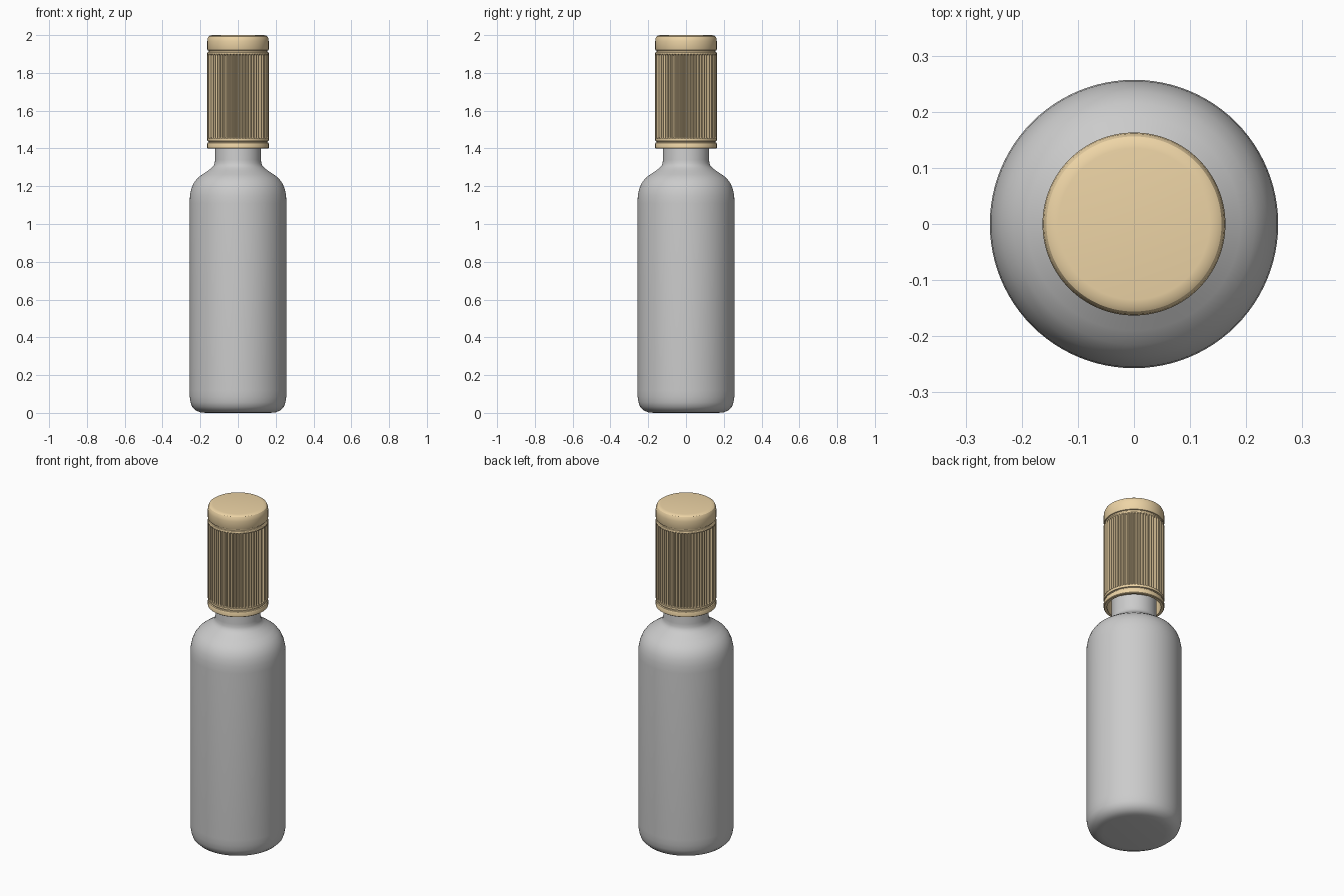
import bpy, bmesh, math

if "Cube" in bpy.data.objects:
    bpy.data.objects.remove(bpy.data.objects["Cube"])


def lathe(name, profile, segs, rib=(), material=None, angle=30):
    """Spin (radius, z[, rib depth]) points about z; rib gives the per-column depth pattern."""
    bm = bmesh.new()
    rings = []
    for p in profile:
        r, z = p[0], p[1]
        depth = p[2] if len(p) > 2 else 0
        if r == 0:
            rings.append([bm.verts.new((0, 0, z))] * segs)
            continue
        ring = []
        for i in range(segs):
            a = 2 * math.pi * i / segs
            rr = r - depth * (rib[i % len(rib)] if rib else 0)
            ring.append(bm.verts.new((rr * math.cos(a), rr * math.sin(a), z)))
        rings.append(ring)
    for lo, hi in zip(rings, rings[1:]):
        for i in range(segs):
            j = (i + 1) % segs
            corners = list(dict.fromkeys((lo[i], lo[j], hi[j], hi[i])))
            bm.faces.new(corners)
    bmesh.ops.recalc_face_normals(bm, faces=bm.faces)
    me = bpy.data.meshes.new(name)
    bm.to_mesh(me)
    bm.free()
    ob = bpy.data.objects.new(name, me)
    bpy.context.collection.objects.link(ob)
    if material:
        me.materials.append(material)
    bpy.ops.object.select_all(action='DESELECT')
    ob.select_set(True)
    bpy.context.view_layer.objects.active = ob
    bpy.ops.object.shade_smooth_by_angle(angle=math.radians(angle))
    return ob


gold = bpy.data.materials.new("cap_gold")
gold.diffuse_color = (0.85, 0.66, 0.38, 1)
gold.use_nodes = True
gold.node_tree.nodes["Principled BSDF"].inputs["Base Color"].default_value = gold.diffuse_color

# Bottle: rounded base, straight body, sloped shoulder, neck running up into the cap
lathe("bottle", [
    (0, 0), (0.17, 0), (0.20, 0.003), (0.222, 0.012), (0.243, 0.032),
    (0.251, 0.055), (0.256, 0.085), (0.257, 0.12), (0.257, 1.11),
    (0.255, 1.15), (0.248, 1.185), (0.236, 1.215), (0.215, 1.243),
    (0.19, 1.262), (0.16, 1.282), (0.14, 1.297), (0.129, 1.309),
    (0.124, 1.322), (0.122, 1.34), (0.122, 1.88), (0, 1.88)], 96)

# Cap: hollow skirt, lower band, groove, ribbed grip, groove, rounded lid
RIBS = 60
D = 0.008
lathe("cap", [
    (0, 1.90), (0.145, 1.90), (0.145, 1.40), (0.160, 1.40), (0.163, 1.403),
    (0.163, 1.426), (0.161, 1.430), (0.155, 1.432), (0.155, 1.437),
    (0.161, 1.439), (0.163, 1.442), (0.163, 1.452), (0.163, 1.458, D),
    (0.163, 1.893, D), (0.163, 1.899), (0.163, 1.906), (0.161, 1.909),
    (0.155, 1.911), (0.155, 1.918), (0.161, 1.920), (0.163, 1.924),
    (0.163, 1.968), (0.161, 1.983), (0.156, 1.993), (0.148, 1.998),
    (0.135, 2.0), (0, 2.0)], RIBS * 4, (0, 0, 1, 1), gold)
